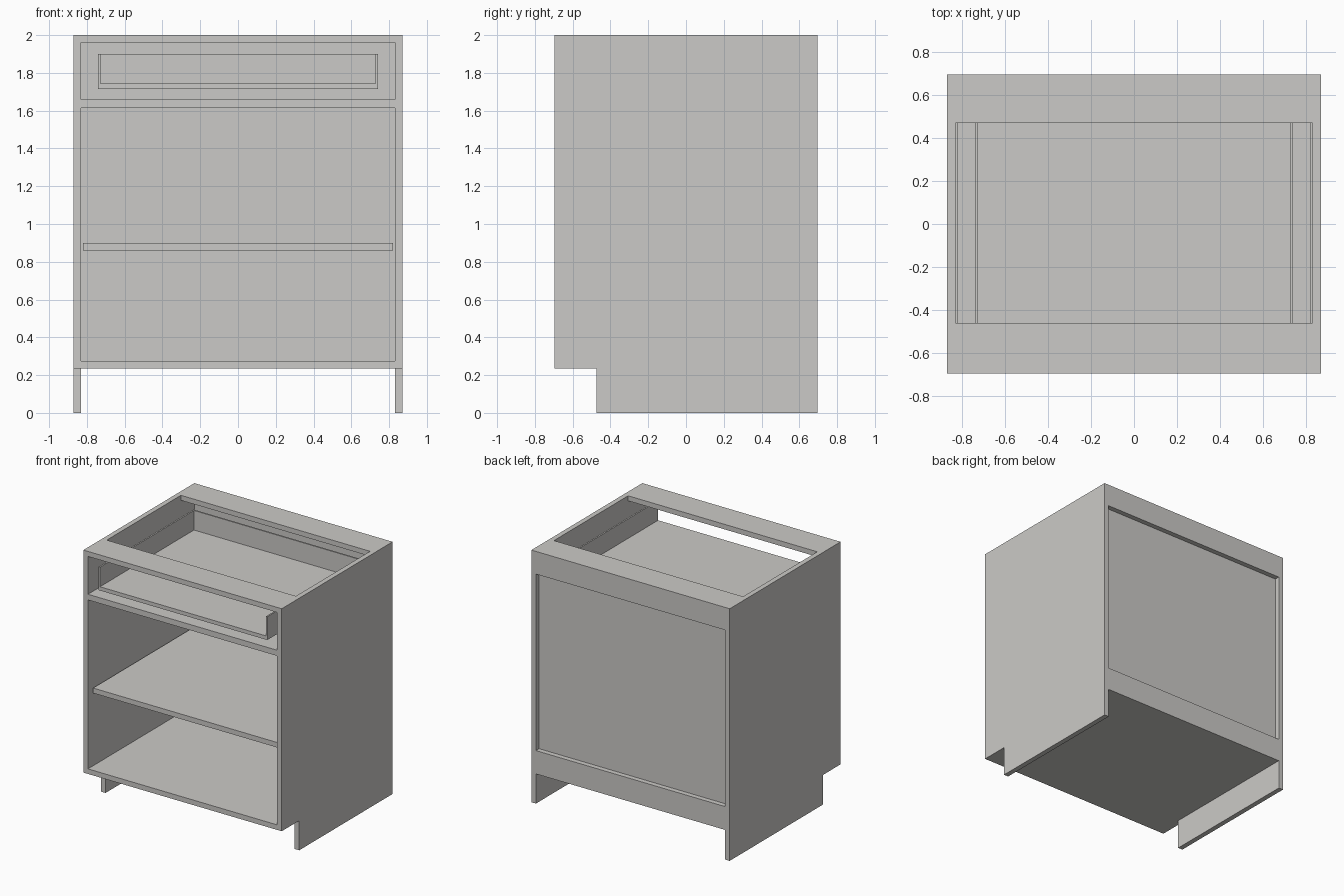
import bpy
import bmesh

if "Cube" in bpy.data.objects:
    bpy.data.objects.remove(bpy.data.objects["Cube"])

mat = bpy.data.materials.new("warm_light_grey")
mat.diffuse_color = (0.6, 0.59, 0.57, 1)
mat.use_nodes = True
mat.node_tree.nodes["Principled BSDF"].inputs["Base Color"].default_value = mat.diffuse_color


def finish(name, bm):
    bmesh.ops.recalc_face_normals(bm, faces=bm.faces)
    me = bpy.data.meshes.new(name)
    bm.to_mesh(me)
    bm.free()
    me.materials.append(mat)
    ob = bpy.data.objects.new(name, me)
    bpy.context.collection.objects.link(ob)
    return ob


def box(name, x, y, z):
    """Box from (min, max) ranges on each axis."""
    bm = bmesh.new()
    bmesh.ops.create_cube(bm, size=1)
    for v in bm.verts:
        v.co = [r[0] if c < 0 else r[1] for c, r in zip(v.co, (x, y, z))]
    return finish(name, bm)


W, D, H, T = 0.87, 0.695, 2.0, 0.04   # half width, half depth, height, board
IN = W - T                            # inner half width
KICK_Y, BASE = -0.475, 0.235          # toe-kick notch
full = (-IN, IN)

# Side panels with the toe-kick notch
profile = [(KICK_Y, 0), (D, 0), (D, H), (-D, H), (-D, BASE), (KICK_Y, BASE)]
for name, x0 in (("left_side_panel", -W), ("right_side_panel", IN)):
    bm = bmesh.new()
    face = bm.faces.new([bm.verts.new((x0, y, z)) for y, z in profile])
    ext = bmesh.ops.extrude_face_region(bm, geom=[face], use_keep_orig=True)
    verts = [g for g in ext["geom"] if isinstance(g, bmesh.types.BMVert)]
    bmesh.ops.translate(bm, verts=verts, vec=(T, 0, 0))
    finish(name, bm)

# Carcass boards
box("bottom_panel", full, (-D, D), (BASE, BASE + T))
box("front_top_stretcher", full, (-D, -0.46), (H - T, H))
box("back_top_stretcher", full, (0.47, D), (H - T, H))
box("drawer_rail", full, (-D, -0.46), (1.615, 1.66))
box("shelf", (-0.82, 0.82), (-0.645, 0.64), (0.86, 0.90))

# Recessed back panel and the rails behind it
box("back_panel", full, (0.64, 0.655), (BASE + T, H - T))
box("back_upper_rail", full, (0.655, D), (1.82, H - T))
box("back_lower_rail", full, (0.655, D), (BASE + T, 0.42))

# Open-fronted drawer tray
DX, DT, DF, DB = 0.74, 0.012, -0.69, 0.50
box("drawer_bottom", (-DX, DX), (DF, DB), (1.715, 1.745))
for name, s in (("drawer_left_side", -1), ("drawer_right_side", 1)):
    box(name, tuple(sorted((s * DX, s * (DX - DT)))), (DF, DB), (1.745, 1.90))
box("drawer_back", (-DX + DT, DX - DT), (DB - DT, DB), (1.745, 1.90))
